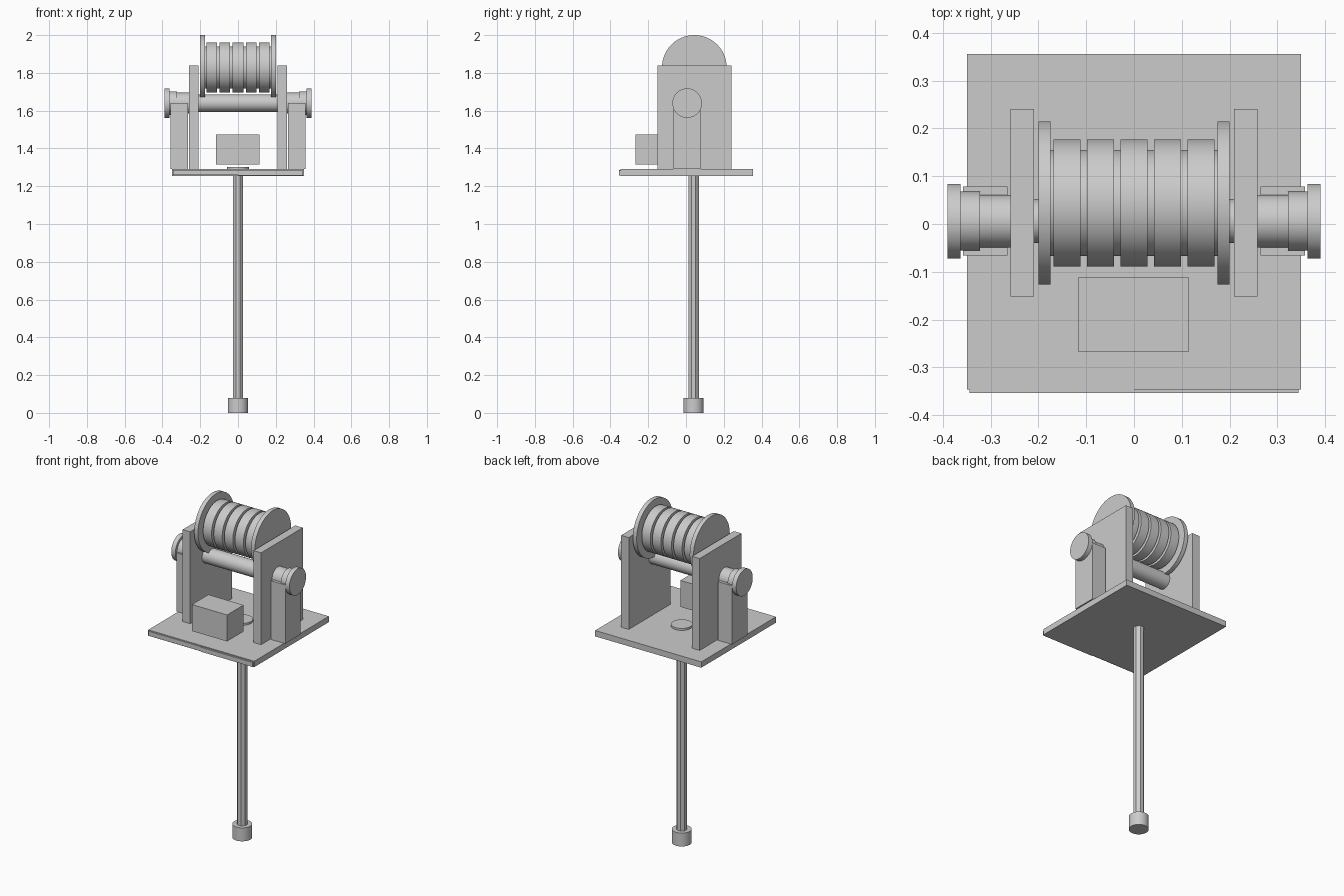
import bpy
import bmesh
import math
from mathutils import Matrix

cube = bpy.data.objects.get("Cube")
if cube:
    bpy.data.objects.remove(cube, do_unlink=True)

grey = bpy.data.materials.new("plain_grey")
grey.use_nodes = True
colour = (0.6, 0.6, 0.6, 1)
grey.diffuse_color = colour
grey.node_tree.nodes["Principled BSDF"].inputs["Base Color"].default_value = colour


def add_object(name, bm):
    bmesh.ops.recalc_face_normals(bm, faces=bm.faces)
    mesh = bpy.data.meshes.new(name)
    bm.to_mesh(mesh)
    bm.free()
    mesh.materials.append(grey)
    obj = bpy.data.objects.new(name, mesh)
    bpy.context.collection.objects.link(obj)
    return obj


def box(name, x, y, z):
    """Block between (low, high) limits on each axis."""
    bm = bmesh.new()
    bmesh.ops.create_cube(bm, size=1)
    for v in bm.verts:
        v.co = [lo + (c + 0.5) * (hi - lo) for c, (lo, hi) in zip(v.co, (x, y, z))]
    return add_object(name, bm)


def lathe(name, profile, centre, axis="Z", sides=64, smooth=True):
    """Capped solid of revolution; profile is (distance along axis, radius)."""
    bm = bmesh.new()
    rings = []
    for h, r in profile:
        angles = [2 * math.pi * (i + 0.5) / sides for i in range(sides)]
        rings.append([bm.verts.new((r * math.cos(a), r * math.sin(a), h)) for a in angles])
    for low, high in zip(rings, rings[1:]):
        for i in range(sides):
            j = (i + 1) % sides
            bm.faces.new((low[i], low[j], high[j], high[i]))
    bm.faces.new(rings[0])
    bm.faces.new(rings[-1])
    if axis == "X":
        bm.transform(Matrix.Rotation(math.pi / 2, 4, "Y"))
    bm.transform(Matrix.Translation(centre))
    obj = add_object(name, bm)
    if smooth:
        bpy.ops.object.select_all(action="DESELECT")
        obj.select_set(True)
        bpy.context.view_layer.objects.active = obj
        bpy.ops.object.shade_smooth_by_angle(angle=math.radians(30))
    return obj


# Base plate with its two-piece front trim
box("base_plate", (-0.35, 0.35), (-0.346, 0.356), (1.255, 1.29))
box("front_trim_right", (-0.344, 0), (-0.354, -0.346), (1.26, 1.287))
box("front_trim_left", (0, 0.344), (-0.354, -0.346), (1.257, 1.284))

# Grooved drum: flange, five ridges, flange
drum = [(-0.2, 0.171), (-0.175, 0.171), (-0.175, 0.111)]
for i in range(-2, 3):
    a, b = i * 0.07 - 0.028, i * 0.07 + 0.028
    drum += [(a, 0.111), (a, 0.133), (b, 0.133), (b, 0.111)]
drum += [(0.175, 0.111), (0.175, 0.171), (0.2, 0.171)]
lathe("drum", drum, (0, 0.044, 1.829), "X", 96)

# Shaft below the drum
SHAFT = (0, 0.006, 1.64)
lathe("shaft", [(-0.27, 0.046), (0.27, 0.046)], SHAFT, "X")

# Side walls, bearing posts and stepped end caps
for side, s in (("left", 1), ("right", -1)):
    def span(a, b):
        return tuple(sorted((s * a, s * b)))
    box(side + "_wall", span(0.209, 0.259), (-0.152, 0.241), (1.29, 1.838))
    box(side + "_post", span(0.265, 0.358), (-0.066, 0.078), (1.29, 1.64))
    cap = [(0.255, 0.055), (0.322, 0.055), (0.322, 0.062), (0.363, 0.062),
           (0.363, 0.078), (0.39, 0.078)]
    lathe(side + "_end_cap", [(s * h, r) for h, r in cap], SHAFT, "X")

# Motor block
box("motor_block", (-0.117, 0.115), (-0.267, -0.112), (1.315, 1.473))

# Hanging column with top collar and bottom weight
COLUMN = (0, 0.04, 0)
lathe("column", [(0.07, 0.03), (1.295, 0.03)], COLUMN, sides=8, smooth=False)
lathe("top_collar", [(1.28, 0.058), (1.302, 0.058)], COLUMN)
lathe("bottom_weight", [(0, 0.054), (0.08, 0.054)], COLUMN)
